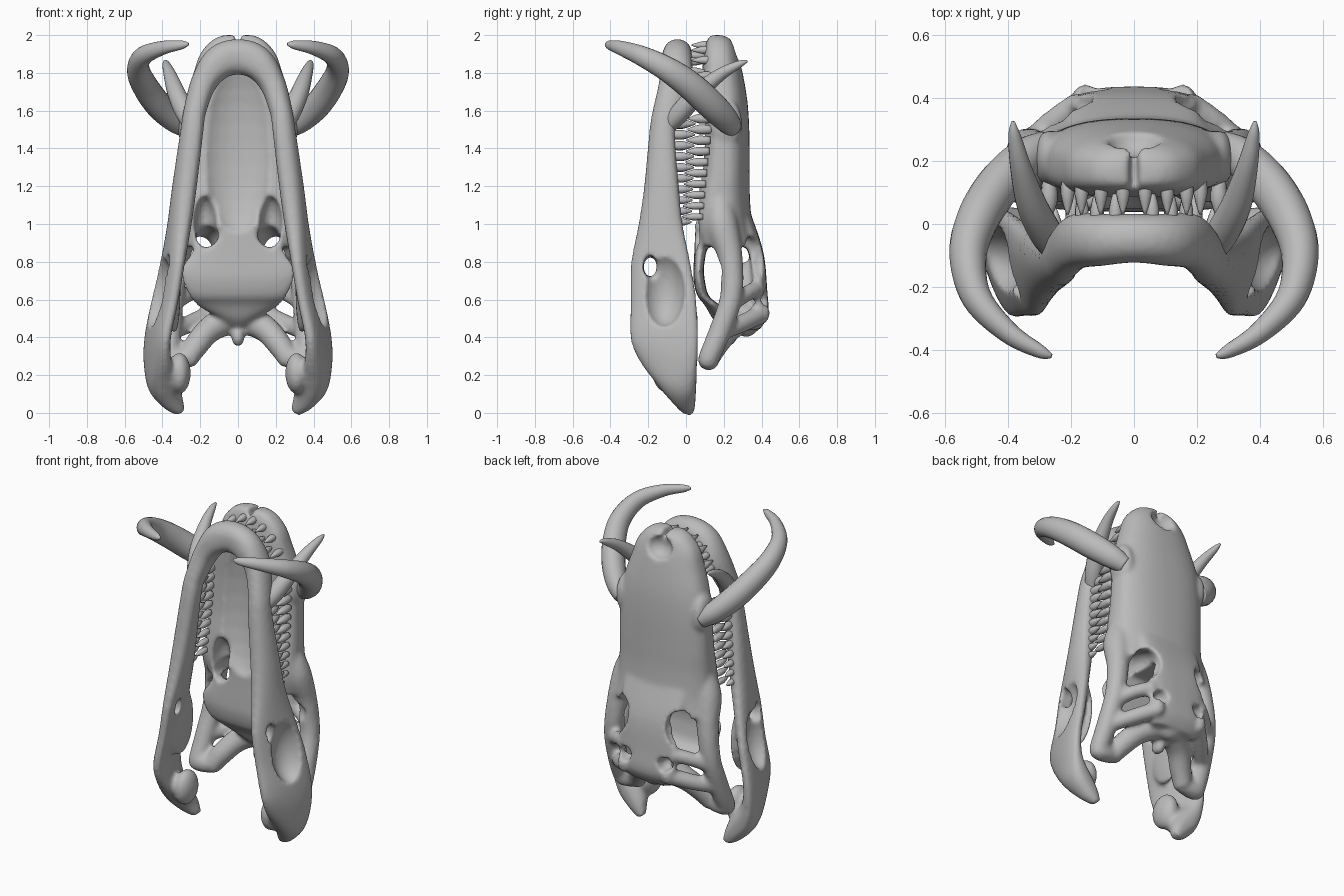
import bpy, bmesh, math
from mathutils import Vector, Matrix

if "Cube" in bpy.data.objects:
    bpy.data.objects.remove(bpy.data.objects["Cube"])

bone = bpy.data.materials.new("bone_grey")
bone.diffuse_color = (0.5, 0.5, 0.5, 1)
bone.use_nodes = True
bone.node_tree.nodes["Principled BSDF"].inputs["Base Color"].default_value = bone.diffuse_color


def resample(rows, k=5):
    """Catmull-Rom interpolation of equally long tuples."""
    p = [rows[0]] + list(rows) + [rows[-1]]
    out = []
    for i in range(1, len(p) - 2):
        for j in range(k):
            t = j / k
            out.append(tuple(0.5 * (2 * b + (c - a) * t + (2 * a - 5 * b + 4 * c - d) * t * t
                                    + (3 * b - a - 3 * c + d) * t ** 3)
                             for a, b, c, d in zip(*p[i - 1:i + 3])))
    return out + [tuple(rows[-1])]


def loft(bm, rings):
    """Closed skin through equally long rings."""
    vs = [[bm.verts.new(co) for co in r] for r in rings]
    n = len(vs[0])
    faces = [bm.faces.new(vs[0]), bm.faces.new(vs[-1][::-1])]
    for a, b in zip(vs, vs[1:]):
        for i in range(n):
            faces.append(bm.faces.new((a[i], b[i], b[(i + 1) % n], a[(i + 1) % n])))
    bmesh.ops.recalc_face_normals(bm, faces=faces)


def tube(bm, rows, seg=16, k=5, flat=1.0):
    """Tapered tube through rows of (x, y, z, radius)."""
    rows = resample(rows, k)
    pts = [Vector(r[:3]) for r in rows]
    rings, u = [], None
    for i, p in enumerate(pts):
        t = (pts[min(i + 1, len(pts) - 1)] - pts[max(i - 1, 0)]).normalized()
        u = t.orthogonal() if u is None else u - t * u.dot(t)
        u.normalize()
        v = t.cross(u)
        r = max(rows[i][3], 0.002)
        rings.append([p + u * r * math.cos(a) + v * r * flat * math.sin(a)
                      for a in (2 * math.pi * j / seg for j in range(seg))])
    loft(bm, rings)


def slab(bm, rows, low=.8, high=.8, flare=0):
    """Loft upright through (z, half width, low y, high y); small exponents give square corners."""
    rings = []
    for z, w, lo, hi in resample(rows):
        ring = []
        for j in range(40):
            c, s = math.cos(j * math.pi / 20), math.sin(j * math.pi / 20)
            e = high if s > 0 else low
            ring.append((w * (1 - flare * s) * math.copysign(abs(c) ** e, c),
                         (lo + hi) / 2 + (hi - lo) / 2 * math.copysign(abs(s) ** e, s), z))
        rings.append(ring)
    loft(bm, rings)


def ball(bm, c, s):
    bmesh.ops.create_uvsphere(bm, u_segments=24, v_segments=14, radius=1,
                              matrix=Matrix.Translation(c) @ Matrix.Diagonal((*s, 1)))


def both(fn, bm, rows, *args, **kw):
    """Build a part on the right and on the left."""
    for s in (1, -1):
        if fn is tube:
            tube(bm, [(s * r[0], *r[1:]) for r in rows], *args, **kw)
        else:
            ball(bm, (s * rows[0], *rows[1:]), *args)


def make(bm, name):
    me = bpy.data.meshes.new(name)
    bm.to_mesh(me)
    bm.free()
    me.shade_smooth()
    me.materials.append(bone)
    ob = bpy.data.objects.new(name, me)
    bpy.context.collection.objects.link(ob)
    return ob


def remesh(ob, size):
    m = ob.modifiers.new("blend", 'REMESH')
    m.mode, m.voxel_size, m.use_smooth_shade = 'VOXEL', size, True


def sculpt(ob, cutter, size=0.012, rounds=6):
    """Fuse the parts, carve the openings, then soften."""
    remesh(cutter, size)
    cutter.hide_render = True
    remesh(ob, size)
    b = ob.modifiers.new("openings", 'BOOLEAN')
    b.operation, b.solver, b.object = 'DIFFERENCE', 'EXACT', cutter
    remesh(ob, size)
    s = ob.modifiers.new("soften", 'SMOOTH')
    s.factor, s.iterations = 0.5, rounds
    dg = bpy.context.evaluated_depsgraph_get()
    me = bpy.data.meshes.new_from_object(ob.evaluated_get(dg))
    ob.modifiers.clear()
    ob.data = me
    me.materials.clear()
    me.materials.append(bone)
    me.shade_smooth()
    bpy.data.objects.remove(cutter)


# Skull: snout, roof table, palate rear plate
bm = bmesh.new()
slab(bm, [(2.0, .08, .13, .20), (1.97, .14, .11, .245), (1.9, .20, .095, .275), (1.8, .235, .085, .30),
          (1.65, .28, .09, .325), (1.5, .30, .095, .335), (1.3, .31, .085, .337), (1.15, .315, .06, .338),
          (1.0, .325, .045, .35), (.88, .32, .07, .38)], low=.6, high=.85, flare=.04)
slab(bm, [(1.05, .22, .24, .345), (.85, .21, .33, .41), (.65, .2, .34, .43), (.52, .195, .33, .435),
          (.44, .15, .30, .39)])
slab(bm, [(1.0, .24, .05, .13), (.87, .24, .045, .11), (.77, .30, .04, .095), (.70, .295, .04, .10),
          (.62, .26, .06, .12), (.57, .22, .10, .18), (.50, .10, .14, .25), (.46, .06, .18, .28)])
# Cheek bars, bars behind the eyes, brow bars, jaw-joint struts and feet
both(tube, bm, [(.25, .18, 1.15, .06), (.285, .19, 1.0, .085), (.32, .235, .82, .066), (.345, .24, .62, .06),
                (.36, .18, .43, .06), (.37, .12, .29, .055), (.37, .11, .25, .04)])
both(tube, bm, [(.17, .38, .66, .045), (.26, .32, .63, .042), (.34, .24, .58, .045)])
both(tube, bm, [(.15, .39, .52, .05), (.26, .29, .47, .048), (.35, .19, .43, .045)])
both(tube, bm, [(.05, .28, .50, .085), (.15, .22, .44, .07), (.22, .16, .36, .065), (.27, .12, .28, .055)])
both(tube, bm, [(.23, .12, .285, .04), (.30, .12, .285, .055), (.37, .12, .28, .055), (.41, .12, .28, .035)])
# Braincase, neck joint, rear corners, tusk sockets
ball(bm, (0, .32, .60), (.13, .10, .20))
ball(bm, (0, .22, .40), (.035, .05, .05))
both(ball, bm, (.155, .405, .53), (.04, .04, .06))
both(ball, bm, (.27, .21, 1.53), (.05, .09, .13))
skull = make(bm, "skull")
# Openings: palate vault, nostril, snout notch, eye sockets, palate and roof windows
bm = bmesh.new()
ball(bm, (0, .02, 1.42), (.21, .13, .48))
ball(bm, (0, .285, 1.91), (.09, .075, .075))
ball(bm, (0, .17, 2.0), (.016, .08, .06))
both(ball, bm, (.25, .385, .83), (.12, .065, .13))
both(ball, bm, (.175, .06, 1.01), (.058, .10, .14))
both(tube, bm, [(.165, .0, .95, .062), (.165, .2, .92, .06), (.19, .32, .87, .065), (.22, .46, .82, .075)])
both(ball, bm, (.18, .17, .75), (.18, .075, .09))
both(ball, bm, (.14, .42, .6), (.045, .09, .045))
sculpt(skull, make(bm, "skull_cutter"))

# Lower jaw: (x, z, half thickness, y, half depth, outward lean)
half = [(.30, .0, .025, .015, .03, 0), (.345, .06, .06, -.01, .06, 0), (.395, .15, .08, -.05, .105, .02),
        (.425, .26, .06, -.09, .15, .04), (.425, .4, .05, -.115, .18, .045),
        (.385, .6, .05, -.12, .175, .045), (.345, .8, .052, -.135, .157, .035),
        (.31, 1.0, .06, -.135, .117, .02), (.283, 1.2, .063, -.13, .092, .015),
        (.243, 1.5, .06, -.125, .068, .01), (.228, 1.6, .06, -.10, .077, .005),
        (.18, 1.75, .07, -.055, .088, 0), (.10, 1.855, .09, -.05, .083, 0)]
path = half + [(0, 1.885, .095, -.045, .078, 0)] + [(-r[0], *r[1:]) for r in half[::-1]]
path = resample(path, 5)
bm = bmesh.new()
rings = []
for i, (x, z, t, y, h, lean) in enumerate(path):
    a, b = path[max(i - 1, 0)], path[min(i + 1, len(path) - 1)]
    d = Vector((b[0] - a[0], 0, b[1] - a[1])).normalized()
    out = Vector((d.z, 0, -d.x))
    ring = []
    for j in range(32):
        c, s = math.cos(j * math.pi / 16), math.sin(j * math.pi / 16)
        c = math.copysign(abs(c) ** .8, c)
        ring.append(Vector((x, y + h * s, z)) + out * (t * c + lean * s))
    rings.append(ring)
loft(bm, rings)
# Inner flange at the jaw joint, inner wall behind the jaw window
both(ball, bm, (.31, -.085, .21), (.06, .095, .11))
both(ball, bm, (.335, -.11, .64), (.03, .13, .22))
jaw = make(bm, "lower_jaw")
# Jaw window: deep outer pocket with a small hole through the inner wall
bm = bmesh.new()
both(ball, bm, (.47, -.12, .66), (.13, .118, .205))
both(ball, bm, (.36, -.19, .775), (.13, .038, .06))
sculpt(jaw, make(bm, "jaw_cutter"))

# Large upper tusks
bm = bmesh.new()
both(tube, bm, [(.28, .25, 1.505, .05), (.345, .21, 1.555, .068), (.425, .13, 1.635, .077),
                (.495, .02, 1.735, .075), (.528, -.10, 1.82, .066), (.50, -.235, 1.89, .053),
                (.40, -.345, 1.932, .038), (.30, -.405, 1.948, .024), (.262, -.42, 1.953, .008)],
     20, 6, flat=.9)
make(bm, "upper_tusks")

# Smaller lower tusks
bm = bmesh.new()
both(tube, bm, [(.245, -.09, 1.52, .04), (.28, -.03, 1.59, .052), (.325, .06, 1.69, .048),
                (.36, .18, 1.79, .034), (.38, .28, 1.845, .02), (.385, .325, 1.863, .006)], 20, 6)
make(bm, "lower_tusks")


def tooth(bm, x, z, base, tip, r):
    m = base + (tip - base) * .5
    both(tube, bm, [(x, base, z, r * .8), (x, m, z, r), (x, tip, z, .004)], 10, 3)


# Cheek and front teeth, upper and lower rows
upper, lower = bmesh.new(), bmesh.new()
for i in range(10):
    f = i / 9
    z = 1.01 + .52 * f
    big = .019 + .008 * f
    tooth(lower, .31 - .06 * f, z, -.06 - .03 * f, .03 + .02 * f, big)
    tooth(upper, .285 - .015 * f, z + .028, .09 + .05 * f, -.02 + .03 * f, big)
for a in (9, 28, 48, 70):
    s, c = math.sin(math.radians(a)), math.cos(math.radians(a))
    tooth(upper, .225 * s, 1.7 + .25 * c, .16, .03, .022)
    s, c = math.sin(math.radians(a + 8)), math.cos(math.radians(a + 8))
    tooth(lower, .2 * s, 1.69 + .21 * c, -.02, .115, .022)
make(upper, "upper_teeth")
make(lower, "lower_teeth")
